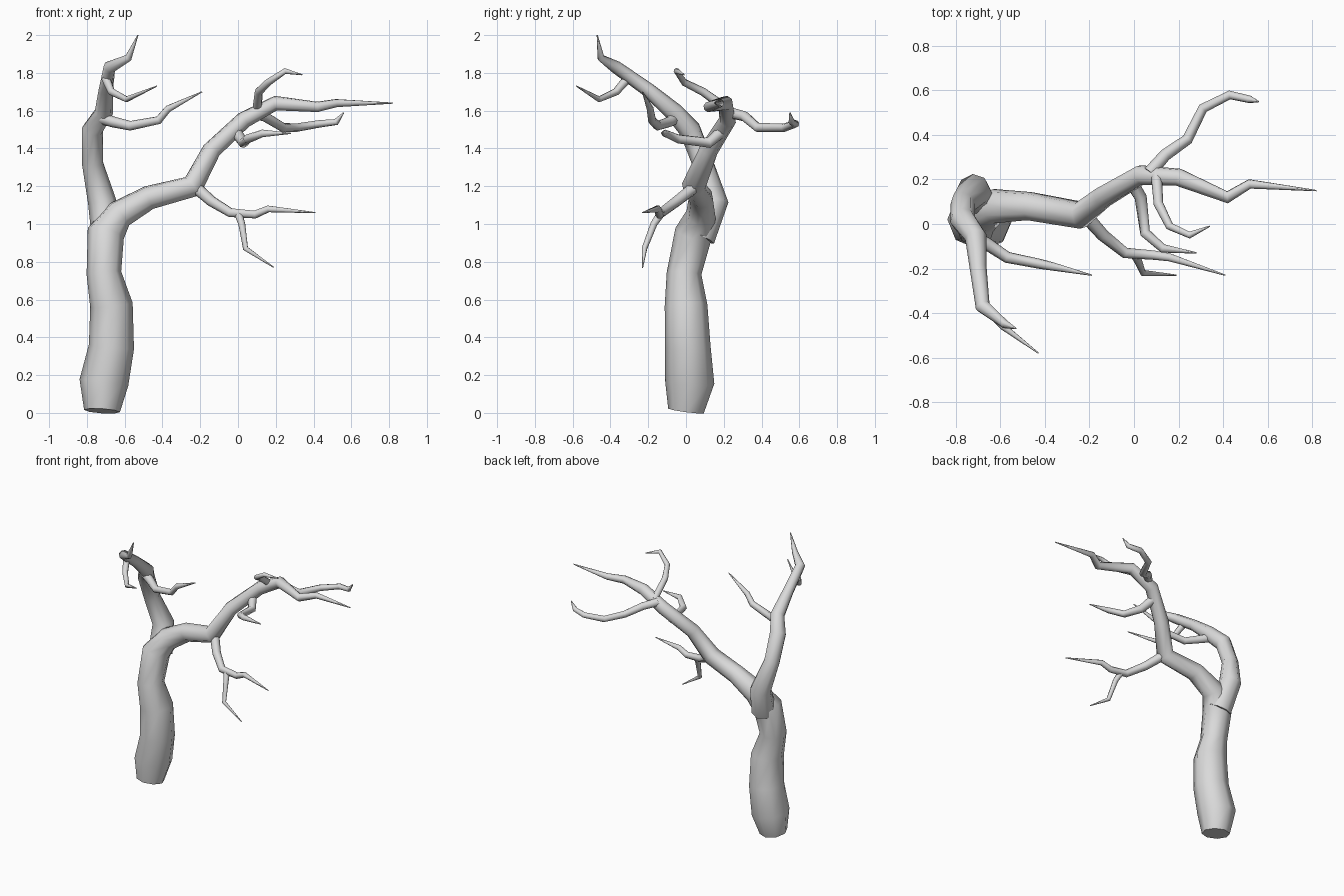
import bpy
import bmesh
import math
from mathutils import Vector

SIDES = 8

# Remove the default object only
default_cube = bpy.data.objects.get("Cube")
if default_cube:
    bpy.data.objects.remove(default_cube, do_unlink=True)

# One plain bark colour
bark = bpy.data.materials.new("pale_grey_bark")
bark.use_nodes = True
bark_colour = (0.7, 0.7, 0.7, 1)
bark.diffuse_color = bark_colour
bark.node_tree.nodes["Principled BSDF"].inputs["Base Color"].default_value = bark_colour


def ring_directions(centres):
    """Tangent at every centre, averaged between neighbouring segments."""
    segments = [(b - a).normalized() for a, b in zip(centres, centres[1:])]
    inner = [(a + b).normalized() for a, b in zip(segments, segments[1:])]
    return [segments[0]] + inner + [segments[-1]]


def limb(name, centres, radii):
    """Sweep a polygonal ring along the centres without twisting it."""
    centres = [Vector(c) for c in centres]
    tangents = ring_directions(centres)
    mesh_builder = bmesh.new()
    side = tangents[0].orthogonal().normalized()
    rings = []
    previous = tangents[0]
    for centre, tangent, radius in zip(centres, tangents, radii):
        side = previous.rotation_difference(tangent) @ side
        side = (side - tangent * side.dot(tangent)).normalized()
        across = tangent.cross(side)
        ring = []
        for i in range(SIDES):
            angle = math.tau * i / SIDES
            offset = side * math.cos(angle) + across * math.sin(angle)
            ring.append(mesh_builder.verts.new(centre + offset * radius))
        rings.append(ring)
        previous = tangent
    for low, high in zip(rings, rings[1:]):
        for i in range(SIDES):
            j = (i + 1) % SIDES
            mesh_builder.faces.new((low[i], low[j], high[j], high[i]))
    mesh_builder.faces.new(list(reversed(rings[0])))
    mesh_builder.faces.new(rings[-1])
    bmesh.ops.recalc_face_normals(mesh_builder, faces=mesh_builder.faces)

    mesh = bpy.data.meshes.new(name)
    mesh_builder.to_mesh(mesh)
    mesh_builder.free()
    mesh.materials.append(bark)
    obj = bpy.data.objects.new(name, mesh)
    bpy.context.collection.objects.link(obj)
    bpy.ops.object.select_all(action="DESELECT")
    obj.select_set(True)
    bpy.context.view_layer.objects.active = obj
    bpy.ops.object.shade_smooth_by_angle(angle=math.radians(65))
    return obj


def twig(name, thickness, centres):
    """Thin limb that tapers gently and then ends in a point."""
    last = len(centres) - 1
    radii = [thickness * (1 - 0.5 * i / last) for i in range(last)]
    limb(name, centres, radii + [0.003])


# Trunk, bending over into the long main bough
limb("trunk_and_main_bough",
     [(-.72, 0, .01), (-.71, .02, .16), (-.67, .01, .35), (-.67, 0, .57),
      (-.71, -.01, .74), (-.7, .04, .95), (-.63, .08, 1.05),
      (-.47, .08, 1.14), (-.24, .04, 1.2), (-.14, .12, 1.39),
      (.03, .22, 1.55), (.2, .21, 1.64), (.42, .12, 1.62),
      (.52, .18, 1.64), (.82, .15, 1.64)],
     [.095, .13, .12, .113, .092, .1, .08, .065, .063, .05, .046, .04,
      .028, .022, .003])

# Second bough, rising at the back and sweeping forward
limb("upright_bough",
     [(-.69, .07, .93), (-.72, .15, 1.12), (-.77, .09, 1.32),
      (-.77, .02, 1.5), (-.71, -.06, 1.59), (-.7, -.2, 1.71),
      (-.68, -.37, 1.83), (-.58, -.45, 1.88), (-.53, -.47, 2)],
     [.085, .075, .056, .058, .05, .038, .034, .02, .003])

# Twigs on the upright bough
twig("upright_front_twig", .024,
     [(-.7, -.31, 1.77), (-.67, -.37, 1.7), (-.59, -.46, 1.66), (-.43, -.58, 1.73)])
twig("upright_side_twig", .032,
     [(-.72, -.06, 1.56), (-.66, -.09, 1.54), (-.57, -.15, 1.52),
      (-.42, -.18, 1.55), (-.37, -.19, 1.61), (-.19, -.23, 1.7)])

# Drooping twig and its fork under the main bough
twig("drooping_twig", .032,
     [(-.22, .04, 1.19), (-.14, -.05, 1.12), (-.04, -.13, 1.06),
      (.09, -.14, 1.05), (.16, -.15, 1.08), (.41, -.23, 1.06)])
twig("drooping_fork", .022,
     [(0, -.13, 1.06), (.02, -.17, 1), (.04, -.22, .87), (.19, -.23, .77)])

# Twigs on the upper main bough
twig("low_front_twig", .032,
     [(-.02, .2, 1.5), (.03, .12, 1.43), (.05, -.04, 1.45),
      (.13, -.11, 1.48), (.28, -.13, 1.48)])
twig("high_front_twig", .025,
     [(.1, .23, 1.6), (.11, .09, 1.7), (.16, -.01, 1.75),
      (.25, -.05, 1.81), (.34, -.01, 1.79)])
twig("back_twig", .03,
     [(.07, .23, 1.59), (.14, .31, 1.57), (.24, .38, 1.51),
      (.31, .52, 1.51), (.43, .58, 1.53), (.52, .56, 1.54), (.56, .55, 1.59)])
